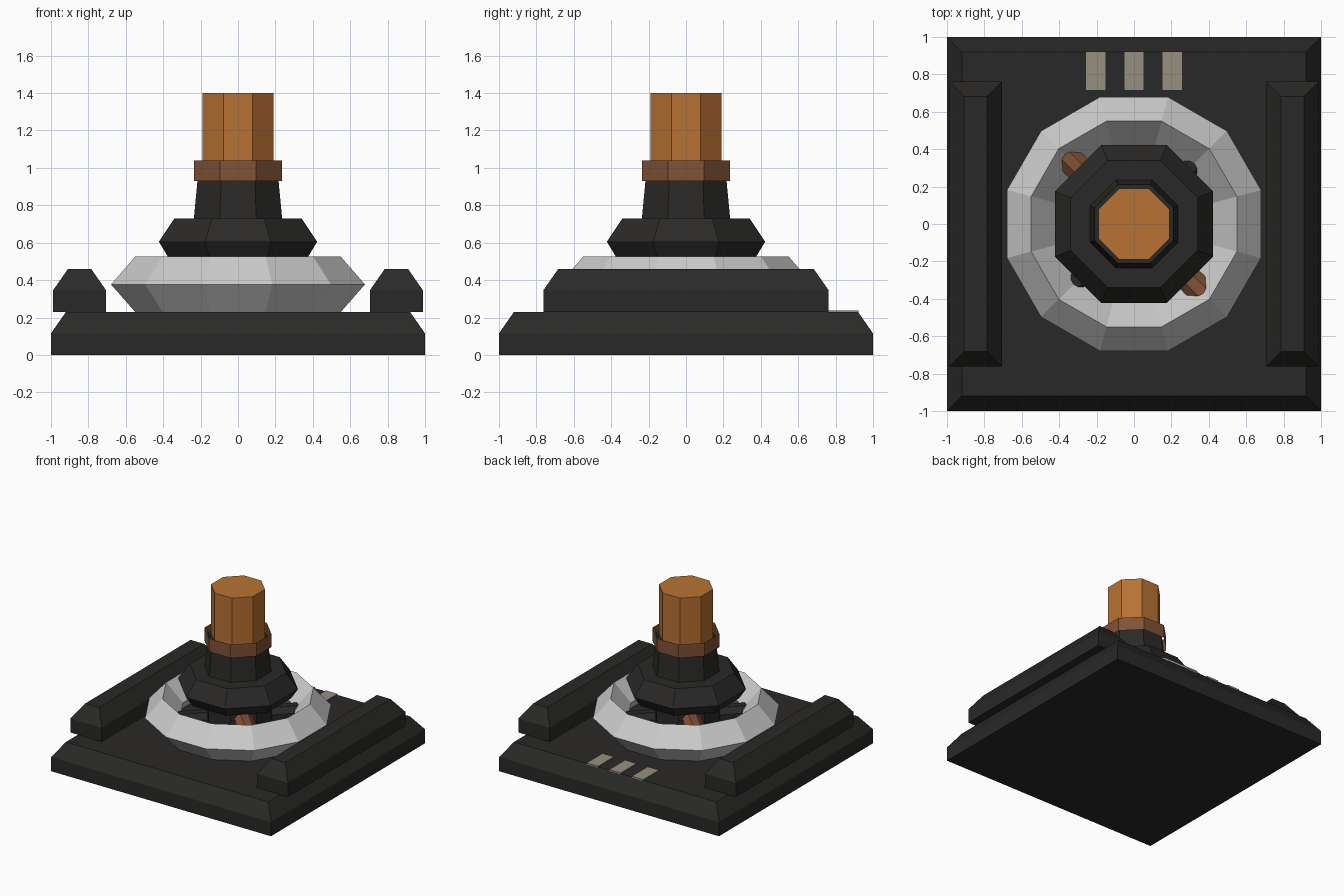
import bpy, math
from mathutils import Matrix

if "Cube" in bpy.data.objects:
    bpy.data.objects.remove(bpy.data.objects["Cube"])


def material(name, rgb):
    m = bpy.data.materials.new(name)
    m.diffuse_color = (*rgb, 1)
    m.use_nodes = True
    m.node_tree.nodes["Principled BSDF"].inputs["Base Color"].default_value = m.diffuse_color
    return m


dark = material("dark_metal", (0.023, 0.022, 0.021))
copper = material("copper", (0.479, 0.17, 0.033))
bronze = material("bronze", (0.22, 0.085, 0.035))
beige = material("beige", (0.31, 0.28, 0.21))
silver = material("silver", (0.52, 0.52, 0.52))


def loft(name, loops, mat, caps=True, closed=False, matrix=None):
    """Skin a stack of equal-length loops, capped or joined end to end."""
    n = len(loops[0])
    verts = [p for loop in loops for p in loop]
    count = len(loops)
    faces = []
    for k in range(count if closed else count - 1):
        a, b = k * n, ((k + 1) % count) * n
        faces += [(a + i, a + (i + 1) % n, b + (i + 1) % n, b + i) for i in range(n)]
    if caps and not closed:
        faces += [tuple(reversed(range(n))), tuple(range((count - 1) * n, count * n))]
    mesh = bpy.data.meshes.new(name)
    mesh.from_pydata(verts, [], faces)
    if matrix:
        mesh.transform(matrix)
    mesh.materials.append(mat)
    obj = bpy.data.objects.new(name, mesh)
    bpy.context.collection.objects.link(obj)
    return obj


def rect(cx, cy, hx, hy, z):
    return [(cx + sx * hx, cy + sy * hy, z) for sx, sy in ((-1, -1), (1, -1), (1, 1), (-1, 1))]


def ngon(flat, z, sides=8):
    """Regular polygon with flats facing the axes; flat = centre to flat."""
    r = flat / math.cos(math.pi / sides)
    angles = [(i + 0.5) * 2 * math.pi / sides for i in range(sides)]
    return [(r * math.cos(a), r * math.sin(a), z) for a in angles]


def turned(name, profile, mat, sides=8, **kw):
    return loft(name, [ngon(r, z, sides) for r, z in profile], mat, **kw)


# Base plate with sloped upper edge
loft("base_plate", [rect(0, 0, 1, 1, 0), rect(0, 0, 1, 1, 0.115),
                    rect(0, 0, 0.92, 0.92, 0.23)], dark)

# Side rails
for side, label in ((-1, "left"), (1, "right")):
    cx = side * 0.847
    loft(label + "_rail", [rect(cx, 0, 0.142, 0.763, 0.23), rect(cx, 0, 0.142, 0.763, 0.345),
                           rect(cx, 0, 0.062, 0.683, 0.46)], dark)

# Indicator strips along the back edge
for i, x in enumerate((-0.205, 0, 0.205)):
    loft(f"back_strip_{i + 1}", [rect(x, 0.82, 0.052, 0.103, 0.2),
                                 rect(x, 0.82, 0.052, 0.103, 0.237)], beige)

# Twelve-sided ring with diamond section
turned("outer_ring", [(0.55, 0.23), (0.679, 0.377), (0.55, 0.525), (0.421, 0.377)],
       silver, 12, closed=True)

# Crossed bars inside the ring, ends buried in it
for name, angle, z, mat in (("copper_bar", -45, 0.405, bronze), ("dark_bar", 45, 0.33, dark)):
    turn = Matrix.Rotation(math.radians(angle), 4, 'Z') @ Matrix.Rotation(math.pi / 2, 4, 'Y')
    turned(name, [(0.07, -0.55), (0.07, 0.55)], mat, 8,
           matrix=Matrix.Translation((0, 0, z)) @ turn)

# Stem: hidden post, flared skirt and tapered neck
turned("post", [(0.24, 0.2), (0.24, 0.54)], dark)
turned("skirt", [(0.375, 0.525), (0.423, 0.605), (0.34, 0.73)], dark)
turned("neck", [(0.237, 0.72), (0.21, 1.0)], dark)

# Open collar and handle
turned("collar", [(0.235, 0.93), (0.235, 1.04)], bronze, caps=False)
turned("handle", [(0.19, 0.98), (0.19, 1.40)], copper)
